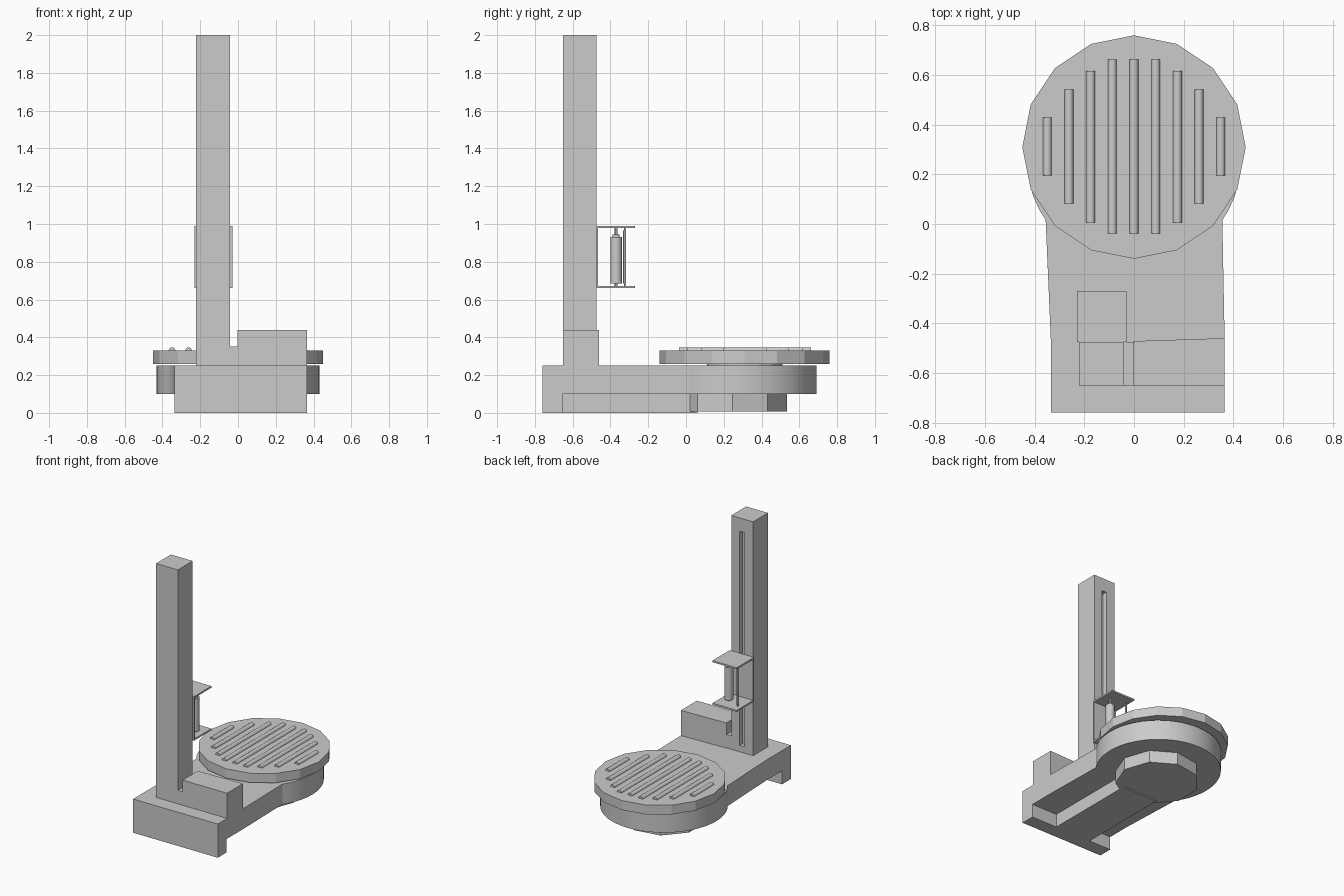
import bpy, bmesh
from math import sin, cos, pi, radians, asin

if "Cube" in bpy.data.objects:
    bpy.data.objects.remove(bpy.data.objects["Cube"])


def finish(name, bm, smooth=False):
    bmesh.ops.recalc_face_normals(bm, faces=bm.faces)
    me = bpy.data.meshes.new(name)
    bm.to_mesh(me)
    bm.free()
    ob = bpy.data.objects.new(name, me)
    bpy.context.collection.objects.link(ob)
    if smooth:
        bpy.ops.object.select_all(action='DESELECT')
        ob.select_set(True)
        bpy.context.view_layer.objects.active = ob
        bpy.ops.object.shade_smooth_by_angle(angle=radians(30))
    return ob


def prism(name, outline, z0, z1, smooth=False):
    """Extrude an xy outline from z0 to z1."""
    bm = bmesh.new()
    f = bm.faces.new([bm.verts.new((x, y, z0)) for x, y in outline])
    r = bmesh.ops.extrude_face_region(bm, geom=[f])
    top = [v for v in r['geom'] if isinstance(v, bmesh.types.BMVert)]
    bmesh.ops.translate(bm, verts=top, vec=(0, 0, z1 - z0))
    return finish(name, bm, smooth)


def box(name, x0, x1, y0, y1, z0, z1):
    return prism(name, [(x0, y0), (x1, y0), (x1, y1), (x0, y1)], z0, z1)


def disc(name, x, y, r, n, z0, z1, start=0.0, smooth=False):
    pts = [(x + r * cos(start + 2 * pi * i / n), y + r * sin(start + 2 * pi * i / n))
           for i in range(n)]
    return prism(name, pts, z0, z1, smooth)


# Base plate: straight body flowing into a round end
cy, r = 0.26, 0.432
a0 = -asin(0.245 / r)
a1 = pi - a0
arc = [(r * cos(a0 + (a1 - a0) * i / 36), cy + r * sin(a0 + (a1 - a0) * i / 36))
       for i in range(37)]
prism("base_body", [(-0.335, -0.47), (-0.335, -0.76), (0.365, -0.76), (0.365, -0.46)] + arc,
      0.10, 0.252, True)

# Supports under the base
box("front_foot", -0.335, 0.365, -0.76, -0.655, 0.0, 0.10)
box("under_spine", -0.15, 0.15, -0.655, 0.06, 0.0, 0.10)
disc("under_hub", 0, 0.25, 0.29, 9, 0.008, 0.10, radians(-41))

# Turntable with rounded bars
disc("turntable_pivot", 0, 0.31, 0.2, 16, 0.252, 0.26)
disc("turntable", 0, 0.31, 0.45, 16, 0.26, 0.33)


def bar(name, x, half, rad=0.018, n=8):
    bm = bmesh.new()
    f = bm.faces.new([bm.verts.new((x + rad * cos(pi * i / n), 0.312 - half,
                                    0.329 + rad * sin(pi * i / n))) for i in range(n + 1)])
    res = bmesh.ops.extrude_face_region(bm, geom=[f])
    end = [v for v in res['geom'] if isinstance(v, bmesh.types.BMVert)]
    bmesh.ops.translate(bm, verts=end, vec=(0, 2 * half, 0))
    finish(name, bm, True)


halves = [0.35, 0.35, 0.305, 0.23, 0.117]
for i in range(-4, 5):
    bar(f"turntable_bar_{i + 5}", i * 0.0873, halves[abs(i)])

# Mast with a guide slot in its rear face
mast = box("mast", -0.222, -0.042, -0.65, -0.475, 0.25, 2.0)
cutter = box("slot_cutter", -0.149, -0.111, -0.51, -0.4, 0.30, 1.9)
mod = mast.modifiers.new("slot", 'BOOLEAN')
mod.operation = 'DIFFERENCE'
mod.object = cutter
mod.solver = 'EXACT'
bpy.context.view_layer.objects.active = mast
bpy.ops.object.modifier_apply(modifier=mod.name)
bpy.data.objects.remove(cutter)

# Control box and its link to the mast
prism("control_box", [(-0.003, -0.65), (0.365, -0.65), (0.365, -0.46), (-0.003, -0.472)],
      0.25, 0.44)
box("box_link", -0.042, -0.003, -0.65, -0.475, 0.25, 0.352)

# Film carriage
box("carriage_back", -0.23, -0.03, -0.475, -0.465, 0.66, 0.99)
box("carriage_lower_plate", -0.23, -0.03, -0.47, -0.27, 0.66, 0.672)
box("carriage_upper_plate", -0.23, -0.03, -0.47, -0.27, 0.978, 0.99)
disc("film_roll", -0.095, -0.37, 0.031, 20, 0.685, 0.93, smooth=True)
disc("film_roll_collar", -0.095, -0.37, 0.018, 16, 0.93, 0.945, smooth=True)
disc("film_roll_spindle", -0.095, -0.37, 0.008, 12, 0.67, 0.98, smooth=True)
disc("guide_roller", -0.20, -0.325, 0.008, 12, 0.685, 0.965, smooth=True)
disc("guide_roller_pin", -0.20, -0.325, 0.004, 8, 0.67, 0.98, smooth=True)
